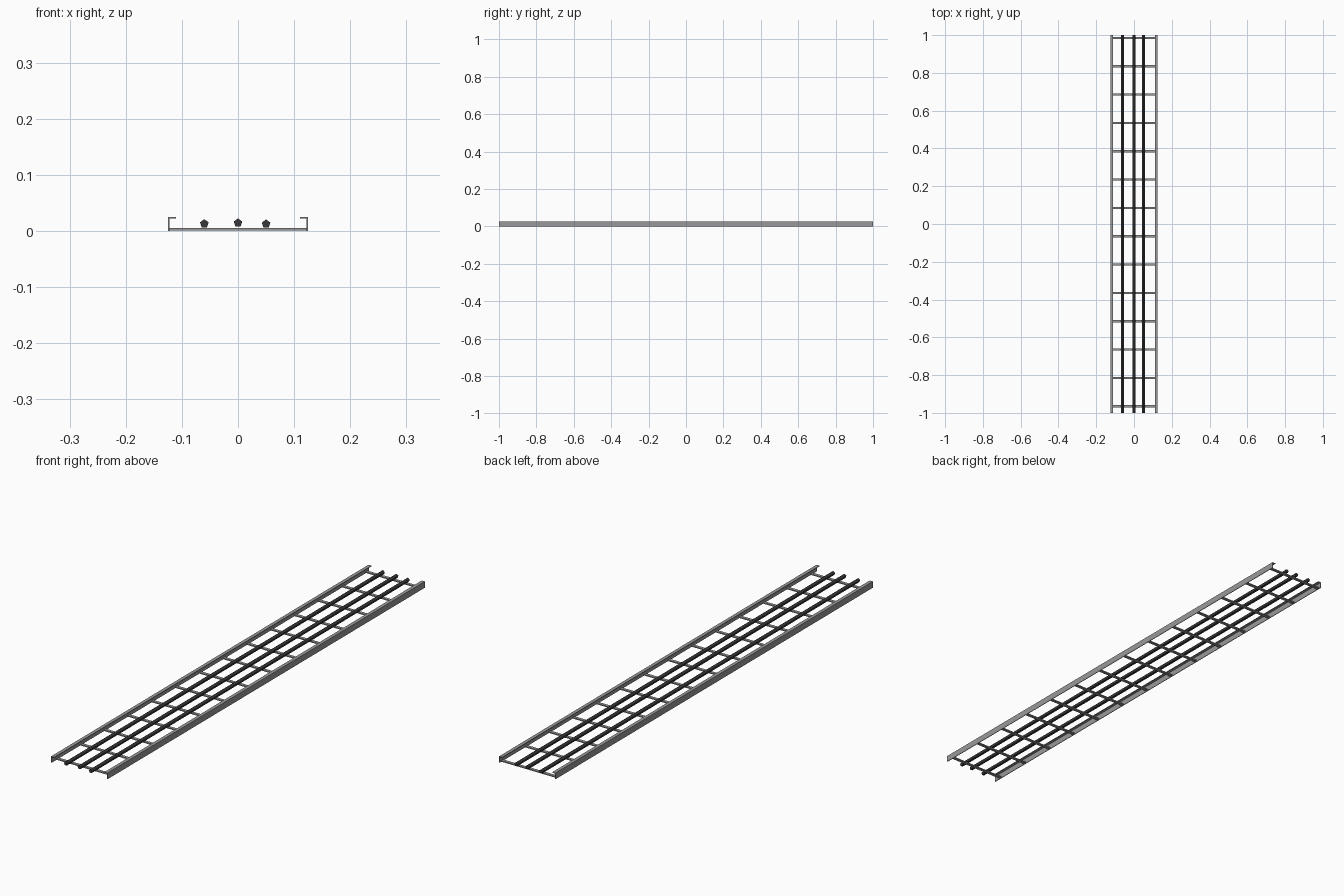
import bpy, bmesh, math

if "Cube" in bpy.data.objects:
    bpy.data.objects.remove(bpy.data.objects["Cube"])


def material(name, c):
    m = bpy.data.materials.new(name)
    m.diffuse_color = (c, c, c, 1)
    m.use_nodes = True
    m.node_tree.nodes["Principled BSDF"].inputs["Base Color"].default_value = m.diffuse_color
    return m


steel = material("galvanised_steel", 0.32)
rubber = material("dark_rubber", 0.04)


def prism(name, profile, mat, y0=-1.0, y1=1.0):
    """Extrude a closed x-z profile along y."""
    bm = bmesh.new()
    face = bm.faces.new([bm.verts.new((x, y0, z)) for x, z in profile])
    ext = bmesh.ops.extrude_face_region(bm, geom=[face])["geom"]
    bmesh.ops.translate(bm, vec=(0, y1 - y0, 0),
                        verts=[v for v in ext if isinstance(v, bmesh.types.BMVert)])
    bmesh.ops.recalc_face_normals(bm, faces=bm.faces)
    me = bpy.data.meshes.new(name)
    bm.to_mesh(me)
    bm.free()
    me.materials.append(mat)
    ob = bpy.data.objects.new(name, me)
    bpy.context.collection.objects.link(ob)
    return ob


# side rails: thin upright web with an inward top lip
W, H, LIP, T = 0.1245, 0.025, 0.014, 0.0025
for name, s in (("left_rail", -1), ("right_rail", 1)):
    pts = [(W, 0), (W, H), (W - LIP, H), (W - LIP, H - T), (W - T, H - T), (W - T, 0)]
    prism(name, [(s * x, z) for x, z in pts], steel)

# rungs
for i in range(14):
    y = -0.965 + 0.15 * i
    prism(f"rung_{i + 1}", [(-0.1235, 0.001), (0.1235, 0.001), (0.1235, 0.0055), (-0.1235, 0.0055)],
          steel, y - 0.006, y + 0.006)

# five-sided cables lying on the rungs
for i, (x, z) in enumerate([(-0.06, 0.013), (0, 0.0145), (0.05, 0.0125)]):
    ring = [math.pi / 2 + k * math.tau / 5 for k in range(5)]
    prism(f"cable_{i + 1}", [(x + 0.008 * math.cos(a), z + 0.008 * math.sin(a)) for a in ring], rubber)
